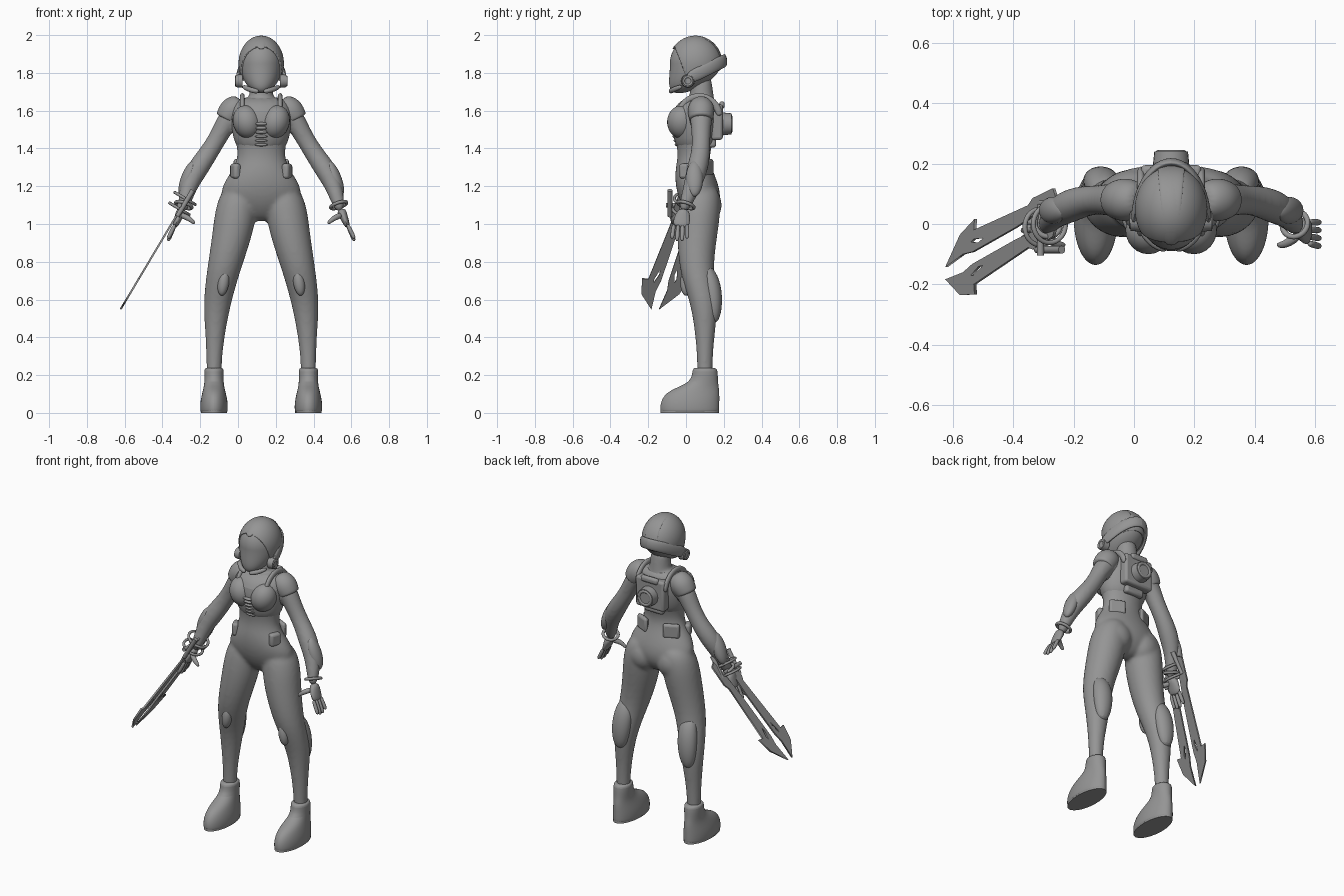
import bpy, bmesh, math
from math import sin, cos, pi
from mathutils import Vector, Matrix

if "Cube" in bpy.data.objects:
    bpy.data.objects.remove(bpy.data.objects["Cube"])

BODY_X = .123  # the figure stands a little to its left of the blades
LEFT, RIGHT = 1, -1
SIDES = {"left": LEFT, "right": RIGHT}
FLAT, LIMB, LEVEL = None, (0, 1, 0), (0, 0, 1)

grey = bpy.data.materials.new("plain grey")
grey.use_nodes = True
grey.diffuse_color = (.3, .3, .3, 1)
grey.node_tree.nodes["Principled BSDF"].inputs["Base Color"].default_value = grey.diffuse_color


def loft(bm, path, side=LEFT, up=FLAT, segments=16, grow=0):
    """Skin rings (x, y, z, width, depth); rings lie flat unless an up vector is given."""
    points = [Vector((row[0] * side, row[1], row[2])) for row in path]
    rings = []
    for i, (point, row) in enumerate(zip(points, path)):
        u, v = Vector((1, 0, 0)), Vector((0, 1, 0))
        if up:
            before, after = points[max(i - 1, 0)], points[min(i + 1, len(points) - 1)]
            tangent = (after - before).normalized()
            v = Vector(up)
            v = (v - tangent * v.dot(tangent)).normalized()
            u = v.cross(tangent)
        angles = [2 * pi * k / segments for k in range(segments)]
        width, depth = row[3] + grow, row[-1] + grow
        rings.append([bm.verts.new(point + u * width * cos(a) + v * depth * sin(a)) for a in angles])
    for lower, upper in zip(rings, rings[1:]):
        for k in range(segments):
            bm.faces.new((lower[k - 1], lower[k], upper[k], upper[k - 1]))
    bm.faces.new(rings[0])
    bm.faces.new(rings[-1])


def ball(bm, center, radii, side=LEFT, tilt=0, segments=24):
    """Add an ellipsoid and return its vertices."""
    x, y, z = center
    place = Matrix.Translation((x * side, y, z)) @ Matrix.Rotation(tilt * side, 4, 'Y')
    shape = Matrix.Diagonal((*radii, 1))
    made = bmesh.ops.create_uvsphere(bm, u_segments=segments, v_segments=segments, radius=1,
                                     matrix=place @ shape)
    return made["verts"]


def dress(ob):
    ob.data.materials.append(grey)
    bpy.ops.object.select_all(action='DESELECT')
    ob.select_set(True)
    bpy.context.view_layer.objects.active = ob
    return ob


def finish(name, bm, smoothing=0, x=BODY_X):
    bmesh.ops.recalc_face_normals(bm, faces=bm.faces)
    mesh = bpy.data.meshes.new(name)
    bm.to_mesh(mesh)
    bm.free()
    ob = bpy.data.objects.new(name, mesh)
    bpy.context.collection.objects.link(ob)
    ob.location.x = x
    dress(ob)
    bpy.ops.object.shade_smooth_by_angle(angle=math.radians(40))
    if smoothing:
        modifier = ob.modifiers.new("Subdivision", 'SUBSURF')
        modifier.levels = modifier.render_levels = smoothing
    return ob


def loft_pair(name, path, up=FLAT, smoothing=2, segments=16):
    bm = bmesh.new()
    for side in SIDES.values():
        loft(bm, path, side, up, segments)
    finish(name, bm, smoothing)


def ball_pair(name, center, radii, tilt=0):
    bm = bmesh.new()
    for side in SIDES.values():
        ball(bm, center, radii, side, tilt)
    finish(name, bm)


def box(name, center, size, sides=(LEFT,), turn=0):
    bm = bmesh.new()
    x, y, z = center
    for side in sides:
        place = Matrix.Translation((x * side, y, z)) @ Matrix.Rotation(turn * side, 4, 'Z')
        bmesh.ops.create_cube(bm, size=1, matrix=place @ Matrix.Diagonal((*size, 1)))
    modifier = finish(name, bm).modifiers.new("Bevel", 'BEVEL')
    modifier.width, modifier.segments = .015, 3


def ring(name, center, axis, radius, thickness, x=BODY_X):
    turn = Vector(axis).to_track_quat('Z', 'Y').to_euler()
    bpy.ops.mesh.primitive_torus_add(major_radius=radius, minor_radius=thickness, rotation=turn,
                                     location=Vector(center) + Vector((x, 0, 0)))
    dress(bpy.context.object).name = name
    bpy.ops.object.shade_smooth()


def rod(name, center, axis, radius, length, x=BODY_X):
    bm = bmesh.new()
    turn = Vector(axis).to_track_quat('Z', 'Y').to_matrix().to_4x4()
    bmesh.ops.create_cone(bm, cap_ends=True, segments=24, radius1=radius, radius2=radius * .9,
                          depth=length, matrix=Matrix.Translation(center) @ turn)
    finish(name, bm, x=x)


# Body suit: torso, neck, legs and arms fused into one skin
torso = [(0, .08, 1.01, .04), (0, .08, 1.1, .22, .11), (0, .06, 1.2, .22, .12),
         (0, .04, 1.29, .15, .1), (0, .04, 1.37, .12, .08), (0, .05, 1.48, .15, .115),
         (0, .045, 1.6, .165, .125), (0, .08, 1.68, .12, .075)]
neck = [(0, .09, 1.6, .08), (0, .08, 1.7, .06), (0, .08, 1.8, .06)]
leg = [(.1, .08, 1.22, .09), (.13, .075, 1.1, .115), (.15, .06, .95, .11), (.2, .05, .75, .09),
       (.235, .1, .58, .075), (.245, .1, .4, .05), (.25, .1, .25, .04), (.25, .1, .1, .04)]
arm = [(.08, .08, 1.6, .06), (.16, .08, 1.59, .065), (.215, .08, 1.48, .05), (.275, .08, 1.38, .05),
       (.34, .06, 1.29, .06), (.39, .03, 1.19, .045), (.42, -.02, 1.06, .03)]
bm = bmesh.new()
loft(bm, torso)
loft(bm, neck)
for side in SIDES.values():
    loft(bm, leg, side)
    loft(bm, arm, side, LIMB)
    ball(bm, (.1, .1, 1.1), (.1, .09, .1), side)
body = finish("body_suit", bm, 2)
fuse = body.modifiers.new("Fuse", 'REMESH')
fuse.mode, fuse.voxel_size, fuse.use_smooth_shade = 'VOXEL', .01, True
body.modifiers.new("Soften", 'SMOOTH').iterations = 8

# Hands with four fingers and a thumb
palm = [(.42, -.01, 1.08, .03), (.44, -.02, 1.03, .02, .045), (.46, -.03, .98, .015, .045)]
thumb = [(.43, -.03, 1.05, .02), (.38, -.07, 1.03, .015), (.35, -.07, 1, .01)]
bm = bmesh.new()
for side in SIDES.values():
    loft(bm, palm, side, LIMB)
    loft(bm, thumb, side, LIMB, segments=8)
    for finger in range(4):
        y = .023 * finger - .064
        reach = .08 + .015 * sin(pi * finger / 3)
        finger_path = [(.455 + .04 * t, y * (1 + t / 6), 1 - reach * t, .012) for t in (0, .5, 1)]
        loft(bm, finger_path, side, LIMB, segments=8)
finish("hands", bm, 2)

# Boots and soles
boot = [(.25, .02, 0, .07, .155), (.25, .02, .01, .075, .16), (.25, .02, .06, .075, .16),
        (.25, .04, .12, .06, .14), (.25, .1, .16, .05, .07), (.25, .1, .23, .055, .07),
        (.25, .1, .24, .045, .055)]
loft_pair("boots", boot)
loft_pair("soles", [(.25, .02, z, .07, .155) for z in (0, .015)], smoothing=0, segments=32)

# Knee, calf, forearm and shoulder guards
ball_pair("knee_pads", center=(.2, 0, .69), radii=(.03, .03, .07), tilt=-.15)
calf = [(.22, .1, .79, .035, .03), (.225, .13, .71, .065, .055), (.235, .15, .58, .065, .05),
        (.24, .145, .47, .035, .03)]
loft_pair("calf_guards", calf, segments=10)
ball_pair("forearm_guards", center=(.39, .045, 1.24), radii=(.035, .045, .1), tilt=-.36)
shoulder = [(.1, .08, 1.65, .04), (.12, .08, 1.63, .065), (.155, .08, 1.6, .075),
            (.18, .08, 1.56, .065), (.185, .08, 1.55, .06)]
loft_pair("shoulder_pads", shoulder, LIMB)
for label, side in SIDES.items():
    ring(label + "_wrist_ring", (.41 * side, 0, 1.1), (.3 * side, -.3, -.9), radius=.044, thickness=.009)

# Vest, chest cups, ribbed belly plate and shoulder straps
bm = bmesh.new()
loft(bm, torso[4:], grow=.008)
finish("vest", bm, 2)
ball_pair("chest_cups", center=(.075, -.02, 1.54), radii=(.075, .08, .09), tilt=.3)
bm = bmesh.new()
for rib in range(6):
    ball(bm, (0, -.045 - .006 * rib, 1.42 + .022 * rib), (.035, .015, .009))
finish("belly_ribs", bm)
arch = [pi * k / 6 for k in range(7)]
strap = [(.1, .07 - .11 * cos(a), 1.57 + .11 * sin(a), .02, .014) for a in arch]
loft_pair("shoulder_straps", strap, up=(1, 0, 0), segments=8)

# Belt pouches
box("hip_pouches", (.137, 0, 1.28), size=(.04, .07, .08), sides=SIDES.values(), turn=-.4)
box("rear_pouches", (.1, .115, 1.3), size=(.1, .03, .09), sides=SIDES.values(), turn=-.45)

# Back unit with its round port
box("back_plate", (0, .165, 1.54), size=(.2, .06, .19))
box("back_vent", (0, .19, 1.63), size=(.12, .03, .04))
box("back_base", (0, .14, 1.44), size=(.13, .04, .07))
rod("back_port", (0, .21, 1.53), axis=LIMB, radius=.062, length=.06)
ring("port_rim", (0, .235, 1.53), axis=LIMB, radius=.042, thickness=.01)


# Helmet: smooth visor inside an open-faced shell
def head(bm, grow):
    """An ellipsoid whose lower half slides forward into the chin."""
    for vert in ball(bm, (0, .05, 1.85), (.113 + grow, .135 + grow, .14 + grow), segments=64):
        drop = max(0, 1.85 - vert.co.z) / .15
        vert.co.y -= .1 * drop ** 2
        vert.co.z -= .02 * drop ** 2


def trim(bm, point, normal):
    bmesh.ops.bisect_plane(bm, geom=bm.verts[:] + bm.edges[:] + bm.faces[:], plane_co=point,
                           plane_no=normal, clear_outer=True)


bm = bmesh.new()
head(bm, grow=0)
finish("visor", bm)
bm = bmesh.new()
head(bm, grow=.007)
ear = (0, .01, 1.757)
trim(bm, ear, normal=(0, -.9, -.35))
trim(bm, ear, normal=(0, .3, -.9))
rim = finish("helmet_shell", bm).modifiers.new("Thickness", 'SOLIDIFY')
rim.thickness = .012
bm = bmesh.new()
loft(bm, [(0, .05 - .142 * cos(a), 1.85 + .146 * sin(a), .02 + .01 * a, .008) for a in arch[1:]],
     up=(0, .01, 1), segments=10)
finish("helmet_crest", bm, 2)
bm = bmesh.new()
loft(bm, [(.125 * cos(a), .215 * sin(a), 1.765 + .105 * sin(a), .014, .035) for a in arch], up=LEVEL)
finish("helmet_band", bm, 2)
for label, side in SIDES.items():
    rod(label + "_ear_disc", (.117 * side, .01, 1.757), (side, 0, 0), radius=.036, length=.036)
    ring(label + "_ear_rim", (.133 * side, .01, 1.757), (side, 0, 0), radius=.022, thickness=.006)
jaw = [(.1, -.02, 1.73, .014), (.06, -.07, 1.71, .015), (.01, -.085, 1.7, .015)]
loft_pair("jaw_vents", jaw, LEVEL, segments=8)

# Twin blades beside the right forearm, lying in one tilted plane
along, across = Vector((-.512, 0, -.859)), Vector(LIMB)
frame = Matrix((along, across, along.cross(across))).transposed().to_4x4()
outline = [(.02, .045), (.04, .08), (.17, .085), (.2, .07), (.55, .09), (.545, .125), (.64, .1),
           (.735, .02), (.62, .03), (.56, .02), (.28, .02), (.1, .03)]
slot = [(.49, .045), (.55, .06), (.57, .055), (.52, .04)]
for label, side in (("rear", LEFT), ("front", RIGHT)):
    curve = bpy.data.curves.new(label + "_blade", 'CURVE')
    curve.dimensions, curve.fill_mode, curve.extrude = '2D', 'BOTH', .005
    for loop in (outline, slot):
        spline = curve.splines.new('POLY')
        spline.points.add(len(loop) - 1)
        spline.use_cyclic_u = True
        for point, (reach, offset) in zip(spline.points, loop):
            point.co = (reach, side * offset + .05 - .29 * reach, 0, 1)
    blade = bpy.data.objects.new(label + "_blade", curve)
    bpy.context.collection.objects.link(blade)
    blade.matrix_world = Matrix.Translation((-.245, 0, 1.18)) @ frame
    dress(blade)

# Blade mount: rings around the wrist, a grip bar and two rods
ring("upper_mount_ring", (-.28, 0, 1.135), along, radius=.062, thickness=.008, x=0)
ring("lower_mount_ring", (-.31, -.01, 1.08), along, radius=.06, thickness=.008, x=0)
rod("grip_bar", (-.31, -.02, 1.1), across, radius=.012, length=.17, x=0)
rod("front_mount_rod", (-.28, -.085, 1.11), along, radius=.013, length=.16, x=0)
rod("rear_mount_rod", (-.27, .07, 1.13), along, radius=.013, length=.14, x=0)
